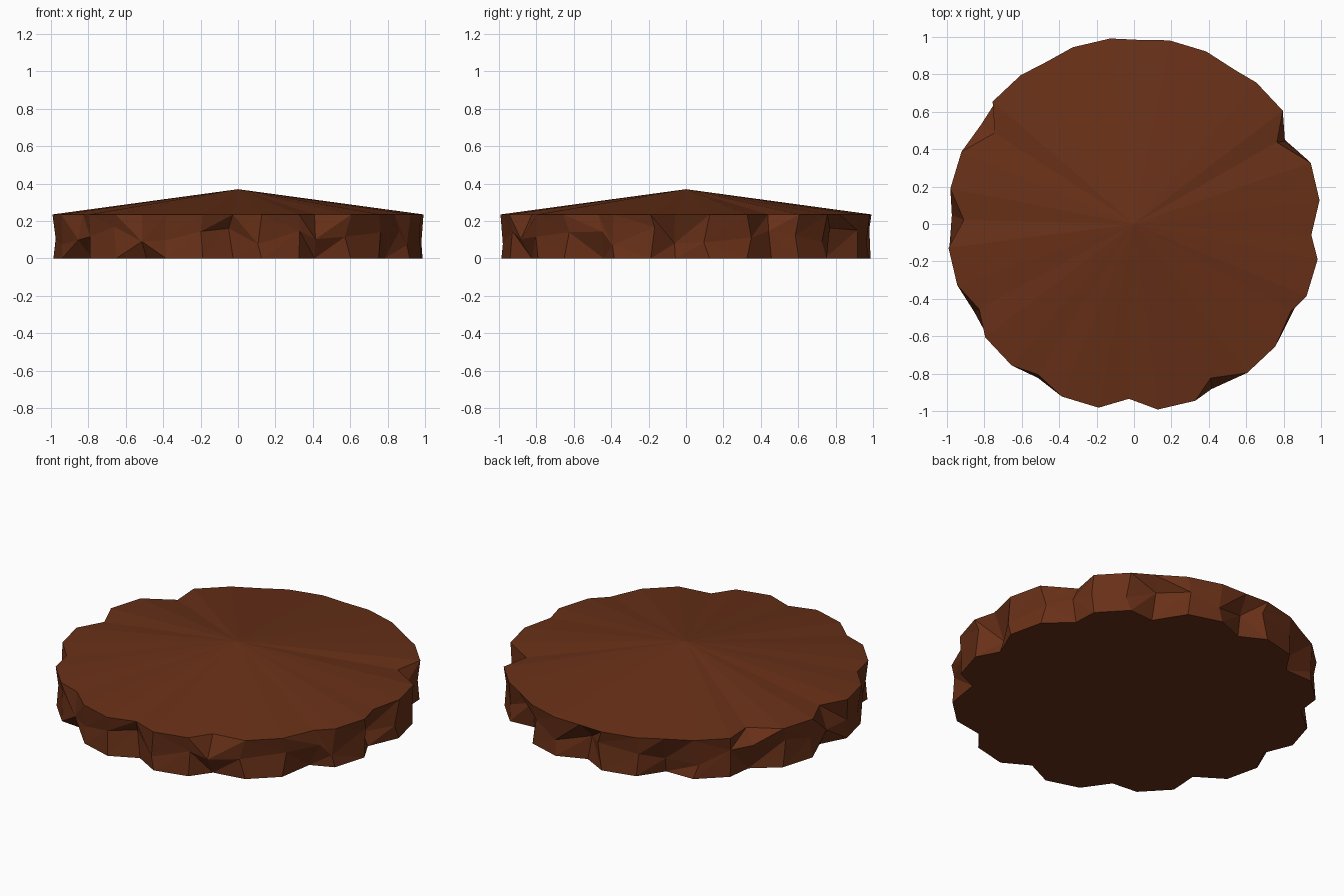
import bpy, bmesh, random
from math import cos, sin, radians

if "Cube" in bpy.data.objects:
    bpy.data.objects.remove(bpy.data.objects["Cube"])

random.seed(4)
RIM_Z, APEX_Z = 0.235, 0.37

# Notch radius in each of the 12 gaps, at the top rim, halfway down and at the base
TOP = [.95, .88, .985, .985, .985, .89, .91, .945, .955, .935, .92, .96]
MID = [.88, .92, .91, .90, .92, .975, .975, .975, .97, .89, .975, .97]
BASE = [.91, .92, .89, .91, .90, .92, .91, .89, .91, .90, .92, .90]


def polar(r, deg, z):
    return (r * cos(radians(deg)), r * sin(radians(deg)), z)


bm = bmesh.new()
top, mid, base = [], [], []
for k in range(12):
    a = 30 * k - 2
    # notch vertex, then the two outer corners of the plate that follows it
    rows = [(a + random.uniform(-3, 3), TOP[k], MID[k], BASE[k]),
            (a + 9.3, 1, .985, .995), (a + 21.1, 1, .985, .995)]
    for i, (deg, rt, rm, rb) in enumerate(rows):
        zm = random.uniform(.07, .17)
        top.append(bm.verts.new(polar(rt, deg, RIM_Z)))
        mid.append(bm.verts.new(polar(rm, deg + random.uniform(-2, 2), zm)))
        base.append(bm.verts.new(polar(rb, deg, 0)))

# Low conical top and flat underside
apex = bm.verts.new((0, 0, APEX_Z))
n = len(top)
for i in range(n):
    bm.faces.new((top[i], top[(i + 1) % n], apex))
bm.faces.new(base[::-1])

# Crumpled triangular side walls
for lower, upper in ((base, mid), (mid, top)):
    for i in range(n):
        j = (i + 1) % n
        a, b, c, d = lower[i], lower[j], upper[j], upper[i]
        if random.random() < .5:
            bm.faces.new((a, b, c))
            bm.faces.new((a, c, d))
        else:
            bm.faces.new((a, b, d))
            bm.faces.new((b, c, d))

bmesh.ops.recalc_face_normals(bm, faces=bm.faces[:])
mesh = bpy.data.meshes.new("jagged_mound")
bm.to_mesh(mesh)
bm.free()

mound = bpy.data.objects.new("jagged_mound", mesh)
bpy.context.collection.objects.link(mound)
brown = bpy.data.materials.new("brown")
brown.diffuse_color = (0.14, 0.03, 0.009, 1)
brown.use_nodes = True
brown.node_tree.nodes["Principled BSDF"].inputs["Base Color"].default_value = brown.diffuse_color
mesh.materials.append(brown)
